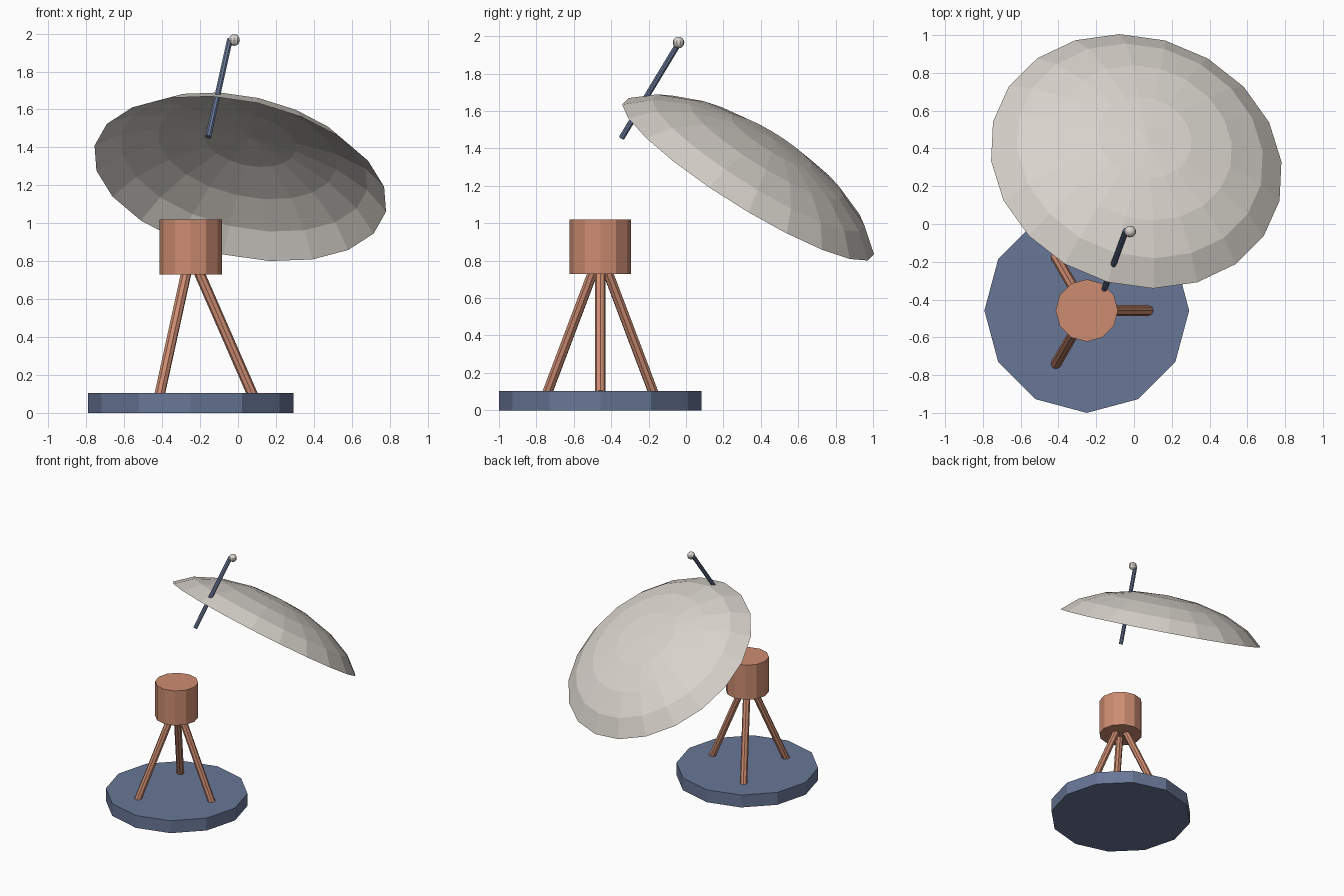
import bpy, bmesh
from math import sin, cos, pi, radians
from mathutils import Vector, Matrix

cube = bpy.data.objects.get("Cube")
if cube:
    bpy.data.objects.remove(cube, do_unlink=True)


def material(name, rgb):
    mat = bpy.data.materials.new(name)
    mat.use_nodes = True
    mat.diffuse_color = (*rgb, 1)
    mat.node_tree.nodes["Principled BSDF"].inputs["Base Color"].default_value = (*rgb, 1)
    return mat


BLUE = material("slate blue", (0.138, 0.181, 0.305))
COPPER = material("copper", (0.61, 0.262, 0.165))
CREAM = material("warm white", (0.69, 0.65, 0.60))


def add_object(name, bm, mat):
    bmesh.ops.recalc_face_normals(bm, faces=bm.faces)
    mesh = bpy.data.meshes.new(name)
    bm.to_mesh(mesh)
    bm.free()
    mesh.materials.append(mat)
    obj = bpy.data.objects.new(name, mesh)
    bpy.context.collection.objects.link(obj)
    return obj


def rod(name, start, end, radius, sides, mat):
    """Closed cylinder between two points."""
    start, end = Vector(start), Vector(end)
    axis = end - start
    turn = axis.to_track_quat("Z", "Y").to_matrix().to_4x4()
    bm = bmesh.new()
    bmesh.ops.create_cone(bm, cap_ends=True, segments=sides, radius1=radius, radius2=radius,
                          depth=axis.length, matrix=Matrix.Translation((start + end) / 2) @ turn)
    return add_object(name, bm, mat)


# Stand: base disc, three splayed legs and the drum on top
CX, CY = -0.25, -0.458
rod("base", (CX, CY, 0), (CX, CY, 0.104), 0.542, 12, BLUE)
rod("drum", (CX, CY, 0.73), (CX, CY, 1.021), 0.165, 12, COPPER)
for i, side in enumerate(("left", "back", "front")):
    a = i * 2 * pi / 3
    foot = (CX + 0.327 * cos(a), CY + 0.327 * sin(a), 0.095)
    top = (CX + 0.03 * cos(a), CY + 0.03 * sin(a), 0.775)
    rod(f"{side}_leg", foot, top, 0.028, 8, COPPER)

# Dish: open, flattened spherical cap tilted along its axis
AXIS = Vector((0.19, 0.52, 0.833)).normalized()
CENTRE = Vector((0.012, 0.332, 1.235))
U = Vector((-0.089, 0.67, 0))
U = (U - AXIS * U.dot(AXIS))
U = Vector((-0.089, 0.67, -0.398))
U = (U - AXIS * U.dot(AXIS)).normalized()
V = AXIS.cross(U)
RADIUS, DEPTH, SEGMENTS, RINGS = 0.788, 0.26, 20, 4
CAP = radians(70)

bm = bmesh.new()
apex = bm.verts.new(CENTRE + AXIS * DEPTH)
previous = None
for k in range(1, RINGS + 1):
    phi = CAP * k / RINGS
    r = RADIUS * sin(phi) / sin(CAP)
    h = DEPTH * (cos(phi) - cos(CAP)) / (1 - cos(CAP))
    ring = []
    for s in range(SEGMENTS):
        t = 2 * pi * s / SEGMENTS
        ring.append(bm.verts.new(CENTRE + AXIS * h + (U * cos(t) + V * sin(t)) * r))
    for s in range(SEGMENTS):
        n = (s + 1) % SEGMENTS
        if previous:
            bm.faces.new((previous[s], ring[s], ring[n], previous[n]))
        else:
            bm.faces.new((apex, ring[s], ring[n]))
    previous = ring
add_object("dish", bm, CREAM)

# Feed arm through the dish, with a small ball at its tip
rod("feed_arm", (-0.157, -0.345, 1.455), (-0.043, -0.035, 1.968), 0.016, 8, BLUE)
bm = bmesh.new()
bmesh.ops.create_uvsphere(bm, u_segments=10, v_segments=8, radius=0.031,
                          matrix=Matrix.Translation((-0.02, -0.04, 1.966)))
add_object("feed_ball", bm, CREAM)
